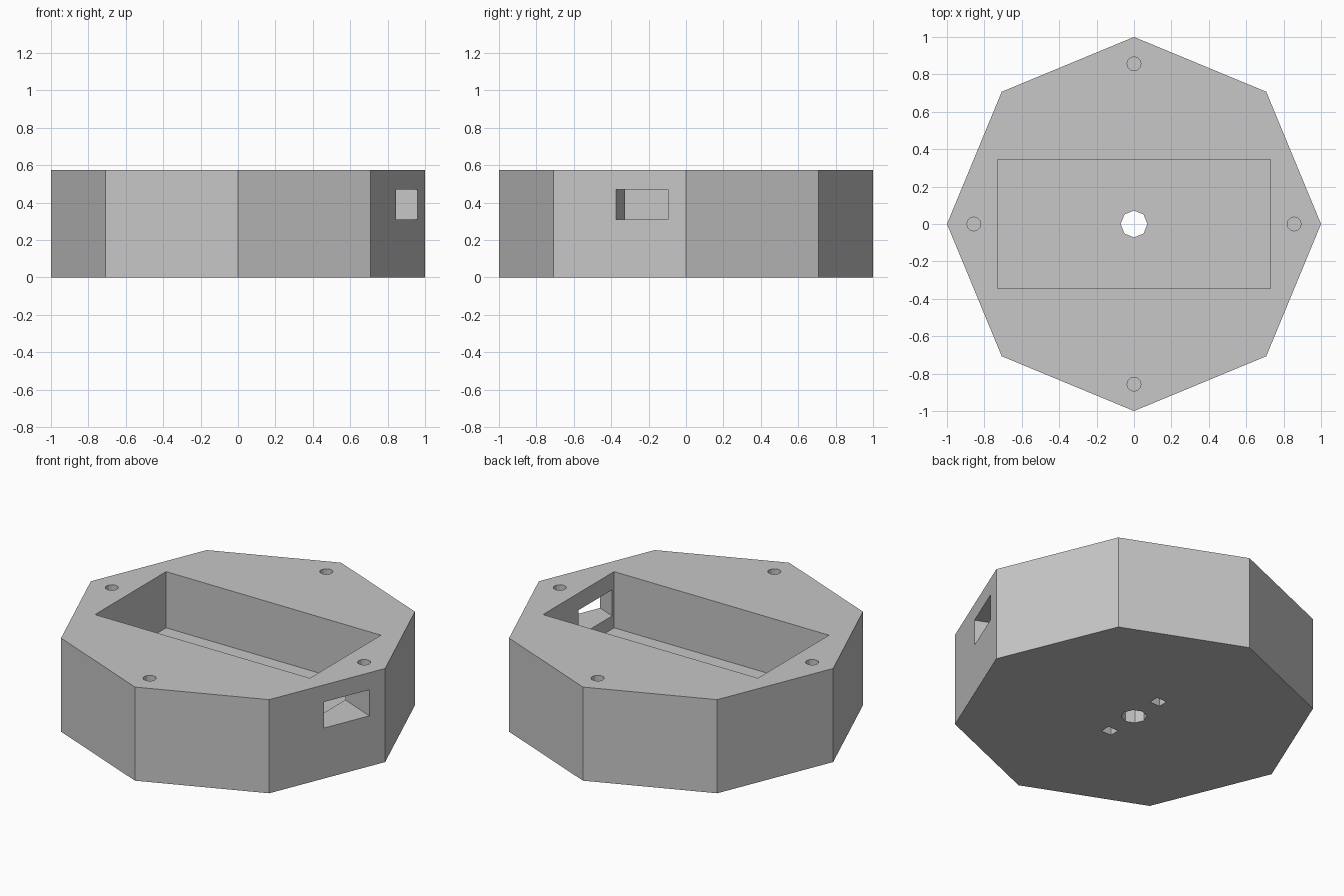
import bpy
from math import radians, cos, sin

if "Cube" in bpy.data.objects:
    bpy.data.objects.remove(bpy.data.objects["Cube"], do_unlink=True)

HEIGHT = 0.575
FLOOR = 0.23
RIM_HOLE_DEPTH = 0.3
PEG_DEPTH = 0.1

grey = bpy.data.materials.new("plain grey")
grey.use_nodes = True
grey.diffuse_color = (0.57, 0.57, 0.57, 1)
grey.node_tree.nodes["Principled BSDF"].inputs["Base Color"].default_value = (0.57, 0.57, 0.57, 1)


def prism(name, sides, radius, x, y, z0, z1):
    """Upright prism with a corner on the +x axis."""
    bpy.ops.mesh.primitive_cylinder_add(vertices=sides, radius=radius, depth=z1 - z0,
                                        location=(x, y, (z0 + z1) / 2))
    obj = bpy.context.object
    obj.name = name
    return obj


def box(name, size, centre, turn=0):
    bpy.ops.mesh.primitive_cube_add(size=1, location=centre, rotation=(0, 0, turn))
    obj = bpy.context.object
    obj.name = name
    obj.scale = size
    obj.hide_render = True
    return obj


# Octagonal housing
housing = prism("housing", 8, 1, 0, 0, 0, HEIGHT)
housing.data.materials.append(grey)

# Rectangular pocket open at the top
cutters = [box("pocket_cutter", (1.46, 0.69, 1), (0, 0, FLOOR + 0.5))]

# Side port, square to the facet it passes through
turn = radians(-22.5)
port_x, port_y = 0.9025 - 0.1 * cos(turn), -0.235 - 0.1 * sin(turn)
cutters.append(box("port_cutter", (0.4, 0.3, 0.16), (port_x, port_y, 0.39), turn))

# Central drain through the floor
cutters.append(prism("centre_hole_cutter", 8, 0.072, 0, 0, -0.1, HEIGHT))

# Four screw holes in the rim
for x, y in ((1, 0), (0, 1), (-1, 0), (0, -1)):
    cutters.append(prism("screw_hole_cutter", 12, 0.037, 0.857 * x, 0.857 * y,
                         HEIGHT - RIM_HOLE_DEPTH, HEIGHT + 0.1))

# Two blind square sockets underneath
for side in (-1, 1):
    cutters.append(box("socket_cutter", (0.07, 0.062, 2 * PEG_DEPTH), (0, 0.21 * side, 0)))

# Cut everything out, then discard the cutters
for cutter in cutters:
    cutter.hide_render = True
    cut = housing.modifiers.new(cutter.name, 'BOOLEAN')
    cut.operation = 'DIFFERENCE'
    cut.solver = 'EXACT'
    cut.object = cutter

bpy.context.view_layer.update()
graph = bpy.context.evaluated_depsgraph_get()
finished = bpy.data.meshes.new_from_object(housing.evaluated_get(graph))
housing.modifiers.clear()
housing.data = finished
housing.data.materials.clear()
housing.data.materials.append(grey)
for face in housing.data.polygons:
    face.material_index = 0
    face.use_smooth = False
for cutter in cutters:
    bpy.data.objects.remove(cutter, do_unlink=True)
